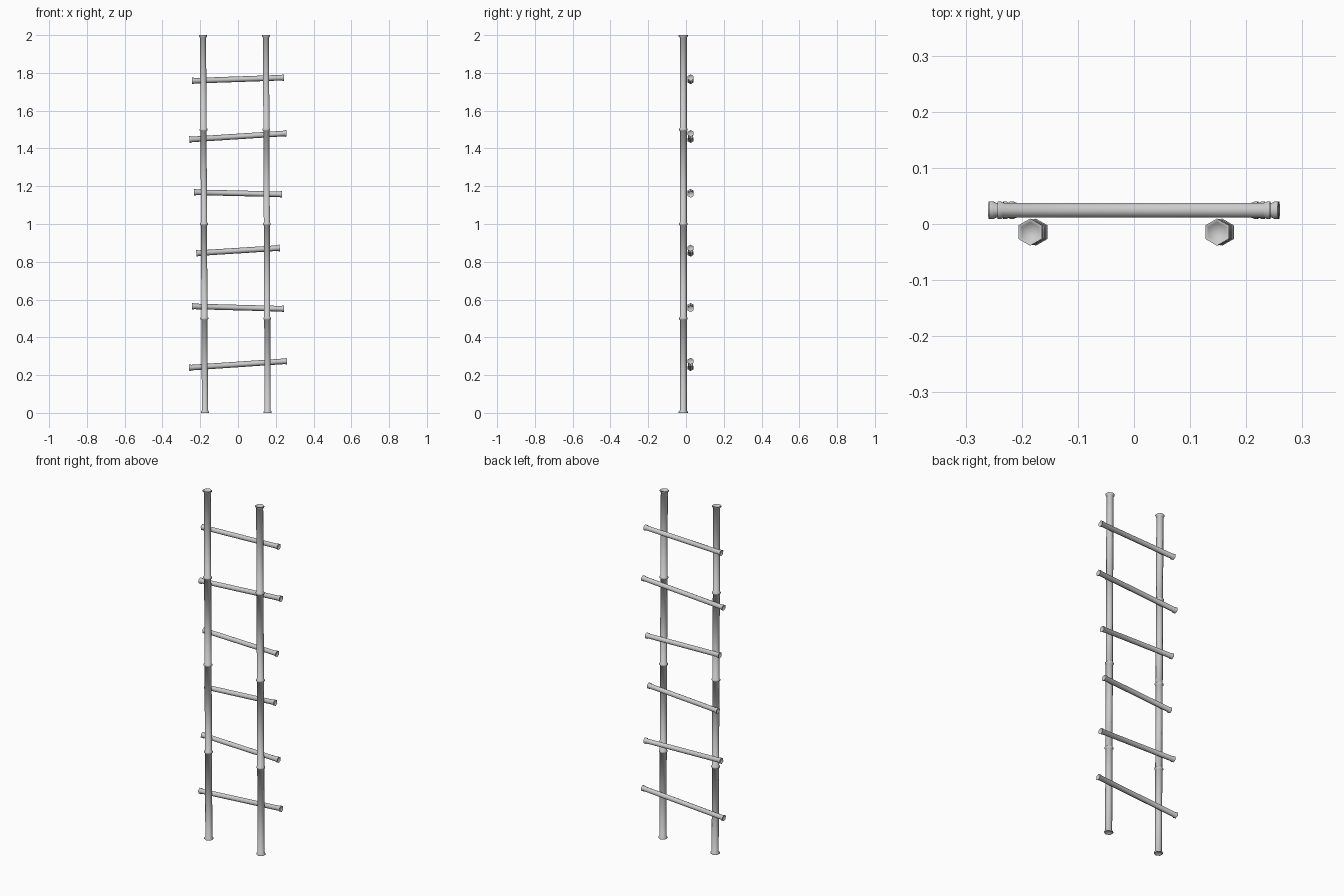
import bpy, bmesh, math
from mathutils import Vector

if "Cube" in bpy.data.objects:
    bpy.data.objects.remove(bpy.data.objects["Cube"])

SIDES = 6


def bamboo(name, start, end, profile, turn):
    """Six-sided cane: profile is (distance along axis, radius) from start to end."""
    start, end = Vector(start), Vector(end)
    axis = (end - start).normalized()
    u = Vector((0, 1, 0))
    u = (u - axis * u.dot(axis)).normalized()
    v = axis.cross(u)
    bm = bmesh.new()
    rings = []
    for d, r in profile:
        ring = []
        for i in range(SIDES):
            a = turn + i * math.tau / SIDES
            ring.append(bm.verts.new(start + axis * d + (u * math.cos(a) + v * math.sin(a)) * r))
        rings.append(ring)
    for a, b in zip(rings, rings[1:]):
        for i in range(SIDES):
            j = (i + 1) % SIDES
            bm.faces.new((a[i], a[j], b[j], b[i]))
    bm.faces.new(rings[0][::-1])
    bm.faces.new(rings[-1])
    bmesh.ops.recalc_face_normals(bm, faces=bm.faces)
    mesh = bpy.data.meshes.new(name)
    bm.to_mesh(mesh)
    bm.free()
    obj = bpy.data.objects.new(name, mesh)
    bpy.context.collection.objects.link(obj)
    bpy.ops.object.select_all(action='DESELECT')
    obj.select_set(True)
    bpy.context.view_layer.objects.active = obj
    bpy.ops.object.shade_smooth_by_angle(angle=math.radians(65))


def cane_profile(length, r, flare, lip, dish, nodes=()):
    """Slim body with flared, dished ends and raised joints at the nodes."""
    p = [(dish, flare * 0.72), (0, flare * 0.88), (0, flare), (lip * 0.5, flare), (lip, r)]
    for n in nodes:
        p += [(n - 0.008, r), (n - 0.004, flare * 0.97), (n + 0.004, flare * 0.97), (n + 0.008, r)]
    return p + [(length - d, q) for d, q in reversed(p[:5])]


# Uprights, leaning slightly to the left
for side, x0, x1 in (("left", -0.175, -0.185), ("right", 0.157, 0.148)):
    a, b = Vector((x0, -0.0145, 0)), Vector((x1, -0.0145, 2))
    bamboo(side + "_upright", a, b,
           cane_profile((b - a).length, 0.0185, 0.0242, 0.014, 0.006, (0.5, 1.0, 1.5)), 0)

# Rungs lashed behind the uprights: half length, left height, right height
rungs = [(0.259, 0.239, 0.274), (0.243, 0.564, 0.551), (0.221, 0.845, 0.873),
         (0.233, 1.168, 1.157), (0.257, 1.447, 1.480), (0.243, 1.758, 1.775)]
for i, (h, zl, zr) in enumerate(rungs, 1):
    a, b = Vector((-h, 0.0245, zl)), Vector((h, 0.0245, zr))
    bamboo(f"rung_{i}", a, b,
           cane_profile((b - a).length, 0.0148, 0.0178, 0.012, 0.004), math.pi / 6)
